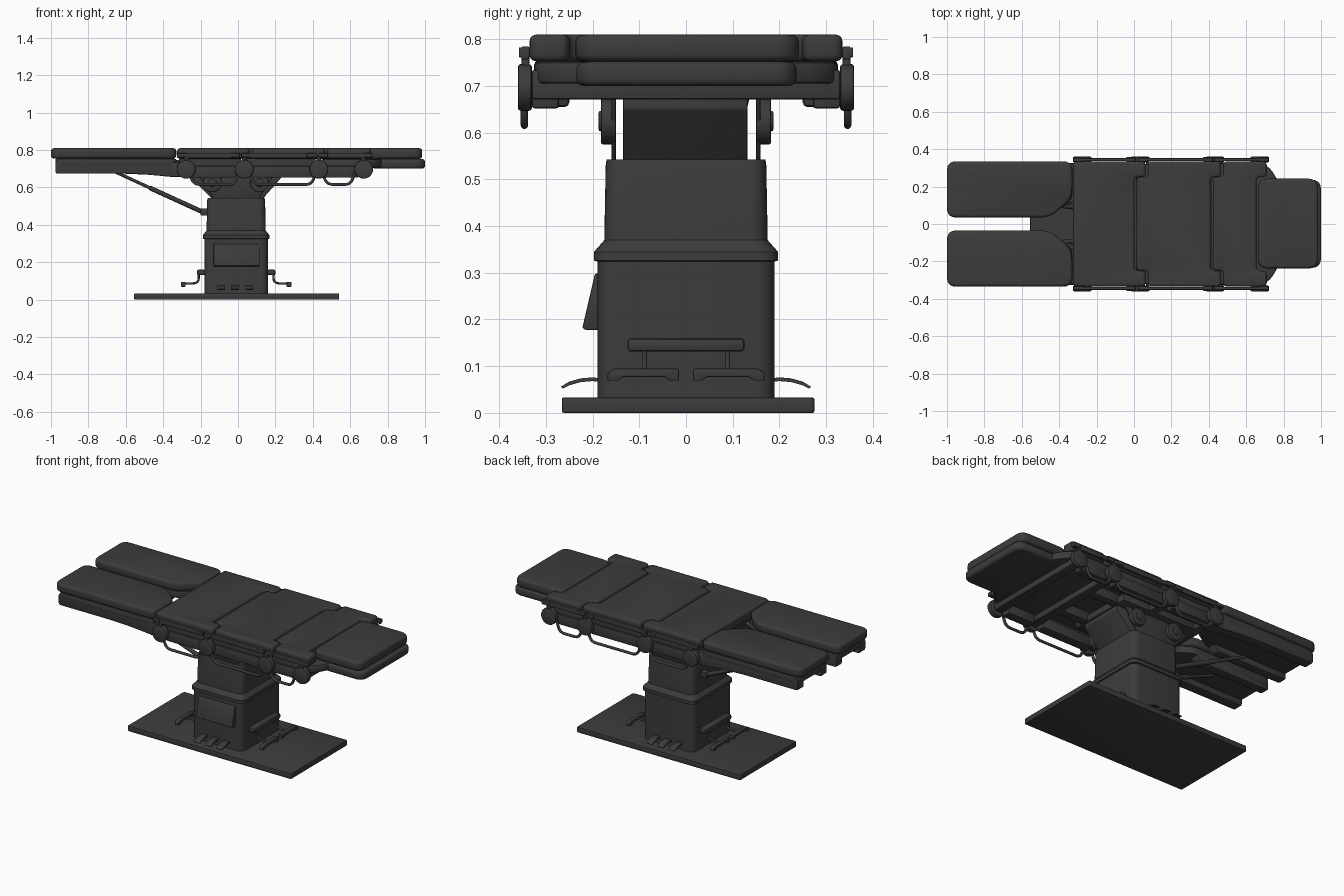
import bpy, bmesh, math
from mathutils import Vector

if "Cube" in bpy.data.objects:
    bpy.data.objects.remove(bpy.data.objects["Cube"])

mat = bpy.data.materials.new("charcoal")
mat.diffuse_color = (0.045, 0.045, 0.045, 1)
mat.use_nodes = True
mat.node_tree.nodes["Principled BSDF"].inputs["Base Color"].default_value = mat.diffuse_color
CX = -0.01  # column centre


def rounded(pts, r, closed=True, n=5):
    """Replace the corners of a path by small arcs."""
    pts = [Vector(p) for p in pts]
    if r <= 0:
        return pts
    out = []
    for i, p in enumerate(pts):
        if not closed and i in (0, len(pts) - 1):
            out.append(p)
            continue
        a, b = pts[i - 1] - p, pts[(i + 1) % len(pts)] - p
        p1 = p + a.normalized() * min(r, a.length * 0.49)
        p2 = p + b.normalized() * min(r, b.length * 0.49)
        for k in range(n + 1):
            t = k / n
            out.append(p1 * (1 - t) ** 2 + p * (2 * t * (1 - t)) * 0.9
                       + (p1 + p2) * (0.1 * t * (1 - t)) + p2 * t * t)
    return out


def finish(ob, mirror):
    ob.data.materials.append(mat)
    if mirror:
        m = ob.modifiers.new("mirror", 'MIRROR')
        m.use_axis = (False, True, False)
    return ob


def from_bmesh(name, bm, mirror=False):
    bmesh.ops.recalc_face_normals(bm, faces=bm.faces)
    me = bpy.data.meshes.new(name)
    bm.to_mesh(me)
    bm.free()
    ob = bpy.data.objects.new(name, me)
    bpy.context.collection.objects.link(ob)
    bpy.ops.object.select_all(action='DESELECT')
    ob.select_set(True)
    bpy.context.view_layer.objects.active = ob
    bpy.ops.object.shade_smooth_by_angle(angle=math.radians(35))
    return finish(ob, mirror)


def prism(name, pts, a, b, axis='z', r=0, bev=0.004, seg=2, mirror=False):
    """Extrude a rounded outline from a to b along an axis and bevel its rims."""
    put = {'z': lambda p, h: (p[0], p[1], h), 'y': lambda p, h: (p[0], h, p[1]),
           'x': lambda p, h: (h, p[0], p[1])}[axis]
    loop = rounded(pts, r)
    bm = bmesh.new()
    lo = [bm.verts.new(put(p, a)) for p in loop]
    hi = [bm.verts.new(put(p, b)) for p in loop]
    bm.faces.new(lo)
    bm.faces.new(hi)
    for i in range(len(loop)):
        j = (i + 1) % len(loop)
        bm.faces.new((lo[i], lo[j], hi[j], hi[i]))
    bmesh.ops.recalc_face_normals(bm, faces=bm.faces)
    if bev:
        edges = [e for e in bm.edges if e.calc_face_angle(0) > 0.6]
        bmesh.ops.bevel(bm, geom=edges, offset=bev, segments=seg, profile=0.5,
                        affect='EDGES', clamp_overlap=False)
    return from_bmesh(name, bm, mirror)


def rect(x0, x1, y0, y1):
    return [(x0, y0), (x1, y0), (x1, y1), (x0, y1)]


def box(name, x, y, z, r=0, bev=0.004, mirror=False):
    return prism(name, rect(*x, *y), *z, r=r, bev=bev, mirror=mirror)


def disc(name, x, z, rad, y0, y1, mirror=True, bev=0.004):
    pts = [(x + rad * math.cos(t * math.pi / 16), z + rad * math.sin(t * math.pi / 16)) for t in range(32)]
    return prism(name, pts, y0, y1, 'y', bev=bev, mirror=mirror)


def tube(name, pts, rad, r=0.03, mirror=False):
    cu = bpy.data.curves.new(name, 'CURVE')
    cu.dimensions, cu.bevel_depth, cu.bevel_resolution, cu.use_fill_caps = '3D', rad, 3, True
    path = rounded(pts, r, closed=False)
    sp = cu.splines.new('POLY')
    sp.points.add(len(path) - 1)
    for q, p in zip(sp.points, path):
        q.co = (*p, 1)
    ob = bpy.data.objects.new(name, cu)
    bpy.context.collection.objects.link(ob)
    return finish(ob, mirror)


# floor plate
box("base_plate", (-0.555, 0.541), (-0.266, 0.275), (0, 0.033), r=0.01, bev=0.004)

# column: rounded rectangle sections lofted upward (z, half x, half y)
bm = bmesh.new()
rings = []
for z, hx, hy in [(0.03, 0.17, 0.189), (0.324, 0.17, 0.189), (0.326, 0.178, 0.197), (0.345, 0.178, 0.197),
                  (0.37, 0.158, 0.175), (0.53, 0.155, 0.172), (0.543, 0.152, 0.17)]:
    rings.append([bm.verts.new((CX + p.x, p.y, z)) for p in rounded(rect(-hx, hx, -hy, hy), 0.04)])
for A, B in zip(rings, rings[1:]):
    for i in range(len(A)):
        j = (i + 1) % len(A)
        bm.faces.new((A[i], A[j], B[j], B[i]))
bm.faces.new(rings[0])
bm.faces.new(rings[-1])
from_bmesh("column", bm)

# tilting head on the column
prism("tilt_head", [(-0.13, 0.53), (0.13, 0.53), (0.15, 0.56), (0.23, 0.65), (0.23, 0.68), (-0.25, 0.68),
                    (-0.25, 0.65), (-0.16, 0.56)], -0.135, 0.132, 'y')
prism("head_bracket", [(-0.13, 0.54), (0.11, 0.54), (0.2, 0.68), (-0.22, 0.68)], 0.15, 0.16, 'y', mirror=True)
for x in (-0.137, 0.115):
    disc("pivot_disc", x, 0.625, 0.05, 0.15, 0.182)
    disc("pivot_cap", x, 0.625, 0.022, 0.175, 0.187)
box("mount_plate", (-0.26, 0.24), (-0.2, 0.2), (0.672, 0.712))

# control box on the front of the column
prism("control_box", [(-0.18, 0.3), (-0.195, 0.298), (-0.222, 0.182), (-0.215, 0.178), (-0.18, 0.178)],
      -0.13, 0.115, 'x', bev=0.003)

# arched floor pedals on both long sides
for x in (-0.09, -0.015, 0.06):
    prism("floor_pedal", [(0.18, 0.066), (0.2, 0.068), (0.225, 0.066), (0.25, 0.059), (0.264, 0.052),
                          (0.268, 0.056), (0.25, 0.067), (0.225, 0.074), (0.2, 0.076), (0.18, 0.074)],
          x - 0.02, x + 0.02, 'x', bev=0, mirror=True)

# foot controls on both ends
for s in (1, -1):
    def X(d): return CX + s * d
    def xs(a, b): return sorted((X(a), X(b)))
    box("foot_bar", xs(0.165, 0.21), (-0.125, 0.125), (0.131, 0.16), bev=0.008)
    tube("foot_stem", [(X(0.2), 0.089, 0.14), (X(0.2), 0.089, 0.087), (X(0.28), 0.089, 0.087)], 0.006, mirror=True)
    prism("foot_pad", [(0.015, 0.069), (0.035, 0.069), (0.045, 0.077), (0.135, 0.077), (0.145, 0.069),
                       (0.168, 0.069), (0.168, 0.085), (0.155, 0.095), (0.015, 0.095)],
          *xs(0.27, 0.296), 'x', bev=0.003, mirror=True)

# mattress sections: interlocking outlines with a central tongue and notch
N = 0.25


def section(x0, x0c, x1, x1c, hy):
    up = [(x1c, N), (x1, N), (x1, hy), (x0, hy), (x0, N), (x0c, N)]
    if x0 == x0c:
        up = up[:4]
    return up + [(x, -y) for x, y in reversed(up)]


box_args = dict(r=0.022, bev=0.014, seg=3)
prism("seat_cushion", section(-0.325, -0.325, 0.062, 0.002, 0.335), 0.753, 0.81, **box_args)
prism("back_cushion", section(0.074, 0.014, 0.465, 0.41, 0.335), 0.753, 0.81, **box_args)
prism("shoulder_cushion", section(0.477, 0.422, 0.71, 0.655, 0.335), 0.753, 0.81, **box_args)
prism("head_cushion", rect(0.662, 0.985, -0.238, 0.242), 0.753, 0.81, r=0.05, bev=0.016, seg=3)

# supporting trays below each section
for nm, x0, x1 in (("seat_tray", -0.315, 0.015), ("back_tray", 0.045, 0.415)):
    box(nm, (x0, x1), (-0.32, 0.32), (0.73, 0.756), r=0.015, bev=0.006)
    box(nm + "_side", (x0, x1), (0.285, 0.32), (0.707, 0.75), mirror=True)
prism("shoulder_tray", [(0.445, -0.325), (0.69, -0.325), (0.735, -0.29), (0.775, -0.22),
                        (0.775, 0.22), (0.735, 0.29), (0.69, 0.325), (0.445, 0.325)], 0.705, 0.752,
      r=0.025, bev=0.01)
prism("head_tray", rect(0.72, 1.0, -0.235, 0.237), 0.7, 0.752, r=0.05, bev=0.016, seg=3)

# split leg rests, tapered on the inner side near the hip
leg = [(-1.0, 0.035), (-0.45, 0.035), (-0.35, 0.12), (-0.33, 0.16), (-0.33, 0.335), (-1.0, 0.335)]
prism("leg_cushion", leg, 0.755, 0.81, r=0.045, bev=0.016, seg=3, mirror=True)
tray = [(-0.977, 0.045), (-0.46, 0.045), (-0.33, 0.13), (-0.33, 0.325), (-0.977, 0.325)]
prism("leg_tray", tray, 0.71, 0.754, r=0.03, bev=0.008, mirror=True)
side = [(-0.977, 0.674), (-0.62, 0.674), (-0.48, 0.668), (-0.34, 0.655), (-0.34, 0.73), (-0.43, 0.745),
        (-0.977, 0.745)]
prism("leg_outer_runner", side, 0.265, 0.325, 'y', r=0.014, bev=0.006, mirror=True)
prism("leg_inner_runner", [(-0.977, 0.674), (-0.5, 0.674), (-0.46, 0.74), (-0.977, 0.74)],
      0.046, 0.1, 'y', r=0.014, bev=0.006, mirror=True)
box("leg_hinge", (-0.36, -0.26), (0.25, 0.325), (0.655, 0.735), bev=0.01, mirror=True)
tube("leg_hinge_link", [(-0.44, 0.08, 0.735), (-0.3, 0.14, 0.735)], 0.012, 0, mirror=True)

# gas struts from the column to the legs
tube("strut_rod", [(-0.66, 0.13, 0.685), (-0.4, 0.1, 0.565)], 0.009, 0, mirror=True)
tube("strut_cylinder", [(-0.47, 0.108, 0.597), (-0.185, 0.075, 0.467)], 0.013, 0, mirror=True)
box("strut_bracket", (-0.2, -0.155), (0.055, 0.095), (0.45, 0.488), mirror=True)

# under-frame: side beams, inner ribs and flat cross bars through the joints
joints = (-0.277, 0.033, 0.432, 0.672)
for x0, x1 in zip(joints, joints[1:]):
    box("side_beam", (x0 + 0.03, x1 - 0.03), (0.272, 0.33), (0.652, 0.715), bev=0.006, mirror=True)
box("inner_rib", (0.2, joints[2]), (0.1, 0.15), (0.675, 0.735), mirror=True)
for x in joints:
    box("cross_bar", (x - 0.026, x + 0.026), (-0.33, 0.33), (0.671, 0.735), bev=0.006)
    disc("joint_disc", x, 0.697, 0.05, 0.33, 0.36, bev=0.006)
    box("rail_post", (x - 0.012, x + 0.012), (0.335, 0.352), (0.735, 0.765), mirror=True)

# accessory rails along the cushion sides
for x0, x1 in ((-0.325, 0.01), (0.02, 0.42), (0.43, 0.718)):
    box("side_rail", (x0, x1), (0.336, 0.352), (0.757, 0.785), bev=0.003, mirror=True)
    for x in (x0, x1 - 0.05):
        box("rail_end", (x, x + 0.05), (0.334, 0.358), (0.761, 0.783), bev=0.003, mirror=True)

# bent grab handles hanging between the joints
for x0, x1 in ((-0.262, 0.004), (0.06, 0.415), (0.45, 0.624)):
    tube("grab_handle", [(x0, 0.346, 0.68), (x0 + 0.025, 0.346, 0.616), (x1 - 0.02, 0.346, 0.616),
                         (x1, 0.346, 0.68)], 0.008, 0.03, mirror=True)
tube("handle_link", [(0.62, 0.346, 0.672), (0.67, 0.346, 0.69)], 0.008, 0, mirror=True)
